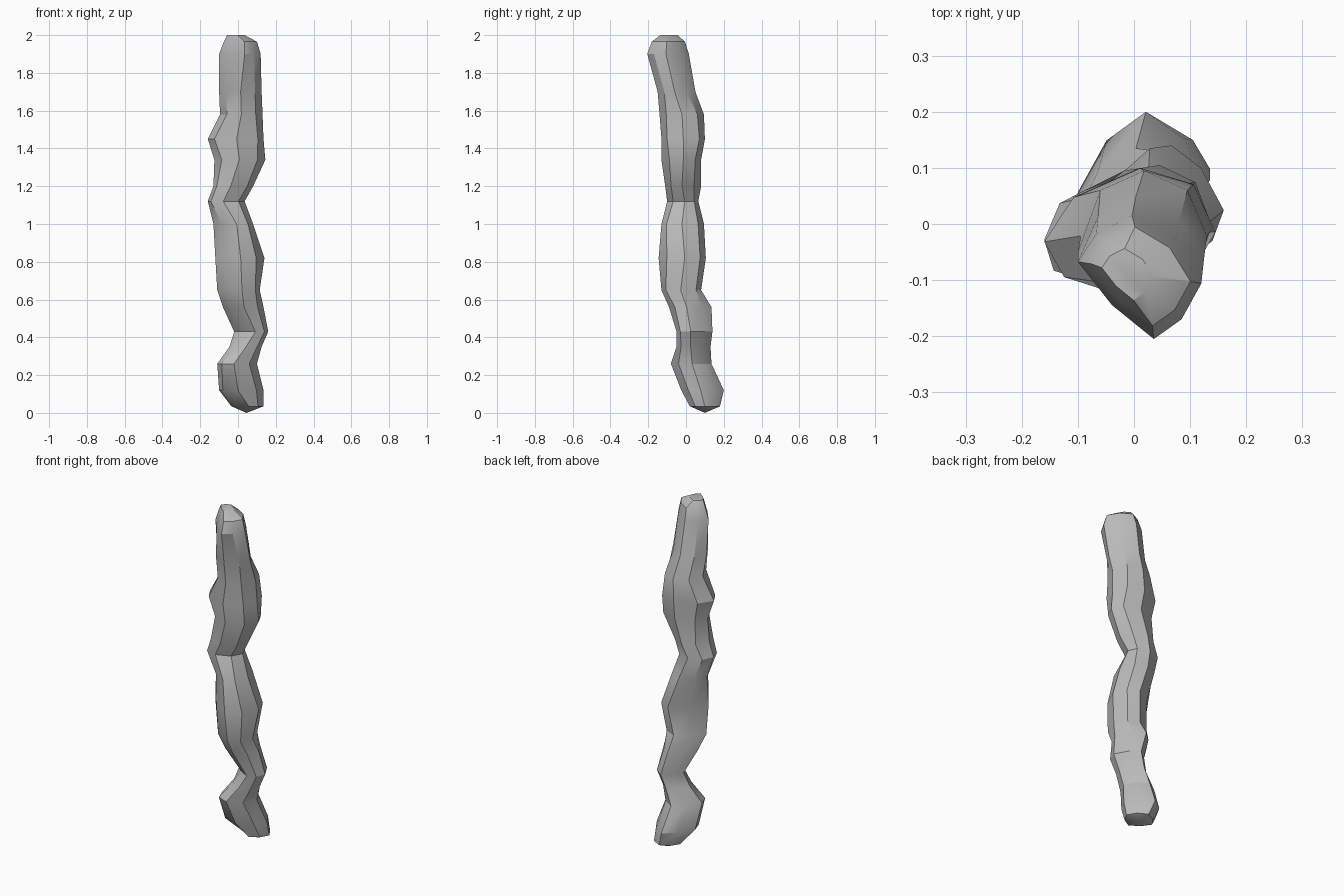
import bpy, bmesh, math
from mathutils import Vector

if "Cube" in bpy.data.objects:
    bpy.data.objects.remove(bpy.data.objects["Cube"])

# Each section: height, then extents along x, y and the two diagonals
# (x+y)/sqrt2 and (y-x)/sqrt2, each as min, max
SECTIONS = [
    (0.035, -.035, .135, .02, .18, .04, .18, -.04, .11),
    (0.12, -.10, .135, -.025, .20, -.06, .17, -.06, .14),
    (0.26, -.11, .10, -.08, .135, -.10, .115, -.07, .11),
    (0.35, -.045, .125, -.05, .13, -.03, .125, -.09, .07),
    (0.43, -.02, .16, -.05, .14, .01, .155, -.12, .06),
    (0.56, -.08, .135, -.09, .135, -.07, .12, -.115, .08),
    (0.65, -.11, .115, -.13, .08, -.11, .10, -.14, .065),
    (0.82, -.12, .14, -.145, .105, -.12, .13, -.14, .065),
    (1.00, -.13, .08, -.13, .095, -.12, .08, -.11, .105),
    (1.12, -.16, .035, -.10, .065, -.16, .04, -.05, .12),
    (1.20, -.13, .08, -.11, .08, -.145, .06, -.09, .10),
    (1.34, -.125, .145, -.13, .08, -.125, .115, -.135, .09),
    (1.45, -.16, .135, -.13, .10, -.155, .125, -.145, .11),
    (1.58, -.095, .13, -.14, .095, -.115, .11, -.14, .085),
    (1.70, -.10, .125, -.15, .05, -.125, .06, -.145, .055),
    (1.90, -.10, .12, -.205, .015, -.13, .03, -.18, .035),
]


def outline(x0, x1, y0, y1, p0, p1, q0, q1):
    """Eight points, each on the side that bounds its direction."""
    reach = [x1, p1, y1, q1, -x0, -p0, -y0, -q0]
    dirs = [Vector((math.cos(k * math.pi / 4), math.sin(k * math.pi / 4)))
            for k in range(8)]
    corners = []
    for k in range(8):
        a, b, n = reach[k], reach[(k + 1) % 8], dirs[k]
        along = (b - a * math.cos(math.pi / 4)) / math.sin(math.pi / 4)
        corners.append(n * a + Vector((-n.y, n.x)) * along)
    return [(corners[k - 1] + corners[k]) / 2 for k in range(8)]


def shrink(points, centre, factor):
    return [Vector(centre) + (p - sum(points, Vector((0, 0))) / 8) * factor
            for p in points]


bm = bmesh.new()
rings = [(s[0], outline(*s[1:])) for s in SECTIONS]
# Rounded upper end
top = rings[-1][1]
rings.append((1.965, shrink(top, (.015, -.09), .80)))
rings.append((2.0, shrink(top, (-.01, -.088), .42)))

loops = [[bm.verts.new((p.x, p.y, z)) for p in pts] for z, pts in rings]
for low, high in zip(loops, loops[1:]):
    for k in range(8):
        j = (k + 1) % 8
        bm.faces.new((low[k], low[j], high[j], high[k]))
bm.faces.new(loops[-1])
# Blunt point at the lower end
tip = bm.verts.new((.045, .10, 0))
for k in range(8):
    bm.faces.new((loops[0][(k + 1) % 8], loops[0][k], tip))
bmesh.ops.recalc_face_normals(bm, faces=bm.faces)

mesh = bpy.data.meshes.new("gnarled_stick")
bm.to_mesh(mesh)
bm.free()
stick = bpy.data.objects.new("gnarled_stick", mesh)
bpy.context.collection.objects.link(stick)

grey = bpy.data.materials.new("plain grey")
grey.diffuse_color = (.5, .5, .5, 1)
grey.use_nodes = True
grey.node_tree.nodes["Principled BSDF"].inputs["Base Color"].default_value = grey.diffuse_color
mesh.materials.append(grey)

bpy.context.view_layer.objects.active = stick
stick.select_set(True)
bpy.ops.object.shade_smooth_by_angle(angle=math.radians(30))
